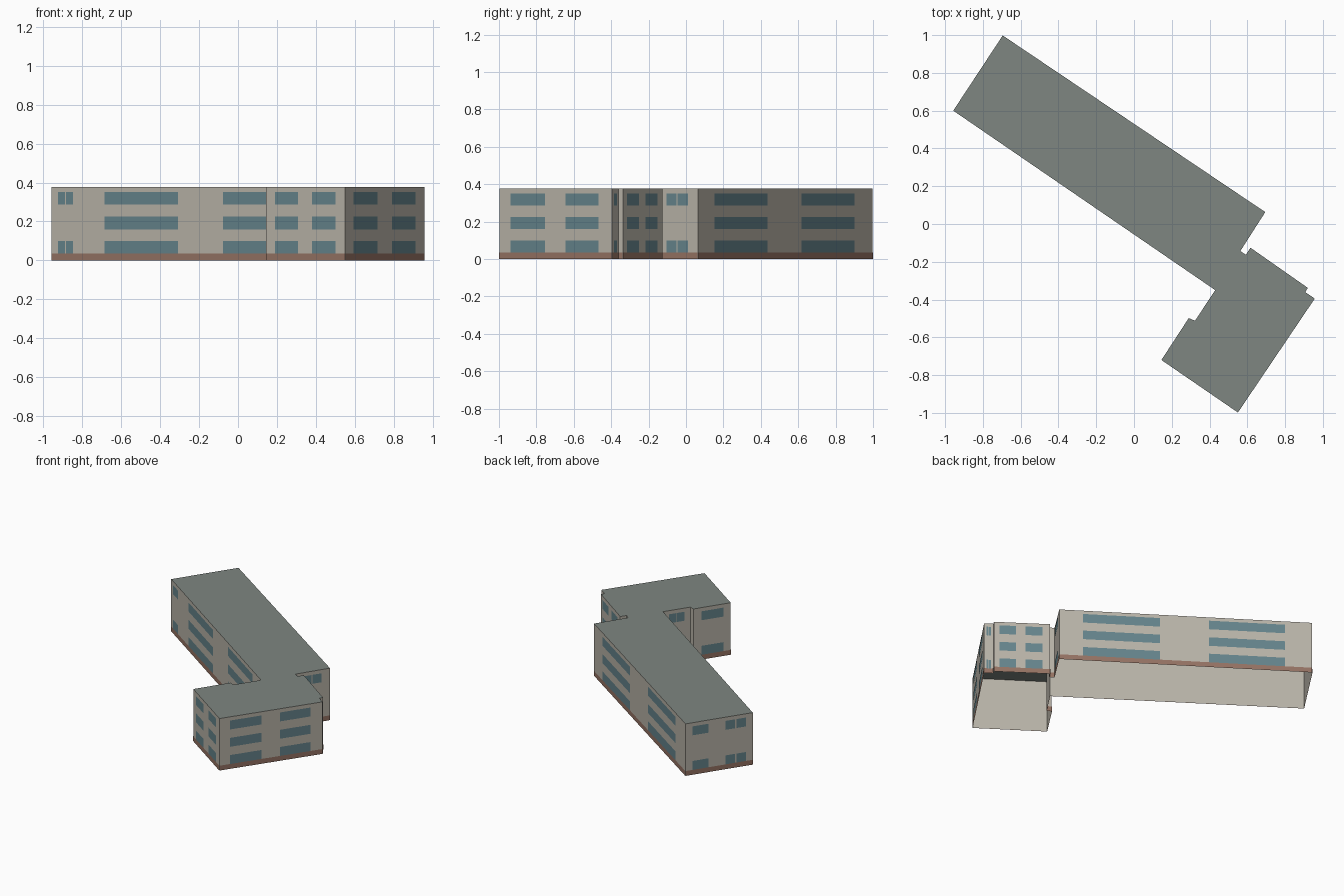
import bpy, bmesh
from mathutils import Vector

if "Cube" in bpy.data.objects:
    bpy.data.objects.remove(bpy.data.objects["Cube"])

H, PLINTH, OUT = 0.377, 0.035, 0.002
ROWS = [0.035, 0.16, 0.286]
WIN_H = 0.065

# Footprint, counter-clockwise
FOOT = [Vector(p) for p in [
    (-0.957, 0.60), (0.43, -0.35), (0.323, -0.512), (0.29, -0.498),
    (0.145, -0.72), (0.55, -0.998), (0.957, -0.395), (0.907, -0.361),
    (0.92, -0.338), (0.617, -0.126), (0.592, -0.163), (0.563, -0.143),
    (0.695, 0.063), (-0.695, 0.998)]]
ALL, ENDS = (0, 1, 2), (0, 2)

# Windows per wall: (start fraction, end fraction, storeys, paired panes)
WINDOWS = {
    0: [(0.025, 0.079, ENDS, True), (0.196, 0.469, ALL, False), (0.635, 0.908, ALL, False)],
    1: [(0.22, 0.78, ENDS, True)],
    3: [(0.22, 0.80, ENDS, False)],
    4: [(0.115, 0.405, ALL, False), (0.585, 0.88, ALL, False)],
    5: [(0.10, 0.405, ALL, False), (0.587, 0.882, ALL, False)],
    6: [(0.25, 0.75, ENDS, True)],
    8: [(0.095, 0.395, ALL, False), (0.565, 0.865, ALL, False)],
    11: [(0.19, 0.75, ENDS, True)],
    12: [(0.093, 0.397, ALL, False), (0.592, 0.893, ALL, False)],
    13: [(0.10, 0.34, ENDS, False), (0.59, 0.90, ENDS, True)],
}


def make(name, color, polys):
    bm = bmesh.new()
    for poly in polys:
        bm.faces.new([bm.verts.new(p) for p in poly])
    bmesh.ops.remove_doubles(bm, verts=bm.verts, dist=1e-5)
    mesh = bpy.data.meshes.new(name)
    bm.to_mesh(mesh)
    bm.free()
    mat = bpy.data.materials.new(name + "_colour")
    mat.diffuse_color = (*color, 1)
    mat.use_nodes = True
    mat.node_tree.nodes["Principled BSDF"].inputs["Base Color"].default_value = mat.diffuse_color
    mesh.materials.append(mat)
    obj = bpy.data.objects.new(name, mesh)
    bpy.context.collection.objects.link(obj)
    return obj


def panel(i, a, b, z0, z1, out=0.0):
    """Upright rectangle on wall i between fractions a and b."""
    p, q = FOOT[i], FOOT[(i + 1) % len(FOOT)]
    d = (q - p).normalized()
    off = Vector((d.y, -d.x)) * out
    s, e = p.lerp(q, a) + off, p.lerp(q, b) + off
    return [(s.x, s.y, z0), (e.x, e.y, z0), (e.x, e.y, z1), (s.x, s.y, z1)]


n = len(FOOT)

# Shell: open at the bottom
make("walls", (0.48, 0.45, 0.39), [panel(i, 0, 1, 0, H) for i in range(n)])
make("roof", (0.21, 0.24, 0.22), [[(p.x, p.y, H) for p in FOOT]])

# Brown base band
make("plinth", (0.30, 0.17, 0.125), [panel(i, 0, 1, 0, PLINTH, OUT) for i in range(n)])

# Window panes
panes = []
for i, groups in WINDOWS.items():
    for a, b, storeys, paired in groups:
        mid, gap = (a + b) / 2, (b - a) * 0.025
        spans = [(a, mid - gap), (mid + gap, b)] if paired else [(a, b)]
        for r in storeys:
            for s, e in spans:
                panes.append(panel(i, s, e, ROWS[r], ROWS[r] + WIN_H, OUT))
make("windows", (0.13, 0.23, 0.26), panes)
